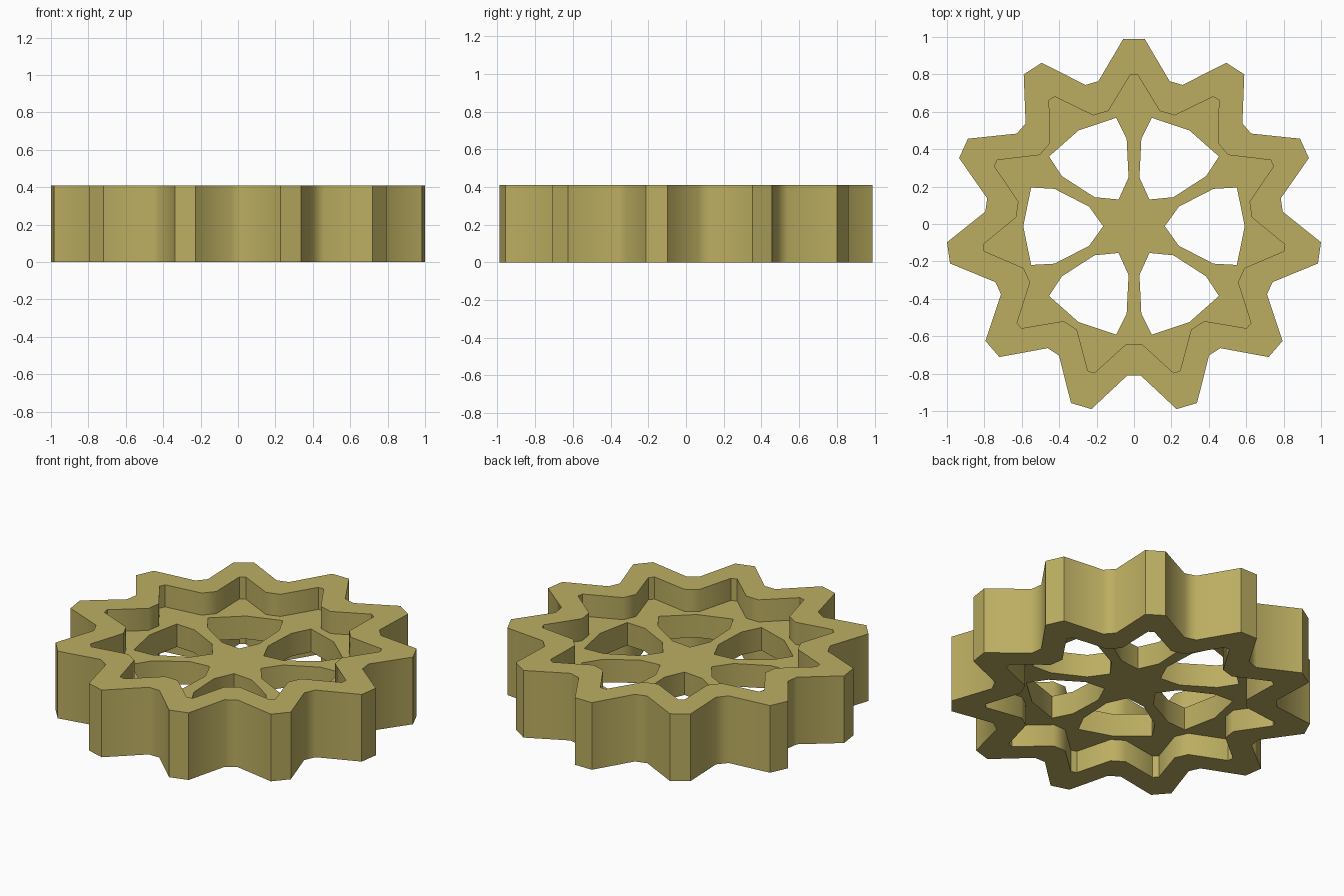
import bpy, bmesh, math
from mathutils import Vector, Matrix

if "Cube" in bpy.data.objects:
    bpy.data.objects.remove(bpy.data.objects["Cube"])

TEETH, SPOKES = 11, 6
HEIGHT, WEB_LOW, WEB_HIGH = 0.41, 0.135, 0.275
SHIFT_Y = -0.012          # centres the odd-toothed outline on y = 0


def turned(points, angle):
    rot = Matrix.Rotation(angle, 2)
    return [rot @ Vector(p) for p in points]


def star_outline(tip_r, tip_half, root_r, root_half):
    """Flat-tipped tooth outline, starting at the top tooth."""
    step, outline = 2 * math.pi / TEETH, []
    for i in range(TEETH):
        outline += turned([(tip_half, tip_r), (-tip_half, tip_r)], i * step)
        outline += turned([(root_half, root_r), (-root_half, root_r)], (i + 0.5) * step)
    return outline


# Profiles: toothed outside, matching recess, six openings between spokes
outer = star_outline(1.002, 0.057, 0.798, 0.036)
inner = star_outline(0.812, 0.018, 0.630, 0.042)
hole = [(0.165, 0), (0.24, 0.105), (0.425, 0.2), (0.55, 0.207),
        (0.592, 0), (0.55, -0.207), (0.425, -0.2), (0.24, -0.105)]
holes = [turned(hole, i * 2 * math.pi / SPOKES) for i in range(SPOKES)]

bm = bmesh.new()


def ring(points, z):
    return [bm.verts.new((p.x, p.y + SHIFT_Y, z)) for p in points]


def bridge(a, b):
    n = len(a)
    for i in range(n):
        j = (i + 1) % n
        bm.faces.new((a[i], a[j], b[j], b[i]))


def ring_edges(vs):
    pairs = zip(vs, vs[1:] + vs[:1])
    return [bm.edges.get(p) or bm.edges.new(p) for p in pairs]


# Rim: outer wall, top and bottom bands, recess walls
out_low, out_high = ring(outer, 0), ring(outer, HEIGHT)
in_low, in_high = ring(inner, 0), ring(inner, HEIGHT)
web_low, web_high = ring(inner, WEB_LOW), ring(inner, WEB_HIGH)
for a, b in ((out_low, out_high), (out_high, in_high), (in_high, web_high),
             (web_low, in_low), (in_low, out_low)):
    bridge(a, b)

# Spoked web: opening walls, then both faces filled around the openings
low_edges, high_edges = ring_edges(web_low), ring_edges(web_high)
for h in holes:
    lo, hi = ring(h, WEB_LOW), ring(h, WEB_HIGH)
    bridge(lo, hi)
    low_edges += ring_edges(lo)
    high_edges += ring_edges(hi)
bmesh.ops.triangle_fill(bm, edges=low_edges, use_beauty=True, normal=(0, 0, -1))
bmesh.ops.triangle_fill(bm, edges=high_edges, use_beauty=True, normal=(0, 0, 1))
bmesh.ops.recalc_face_normals(bm, faces=bm.faces[:])

mesh = bpy.data.meshes.new("gear_wheel")
bm.to_mesh(mesh)
bm.free()
gear = bpy.data.objects.new("gear_wheel", mesh)
bpy.context.collection.objects.link(gear)

brass = bpy.data.materials.new("dull_brass")
brass.diffuse_color = (0.50, 0.42, 0.12, 1)
brass.use_nodes = True
brass.node_tree.nodes["Principled BSDF"].inputs["Base Color"].default_value = brass.diffuse_color
mesh.materials.append(brass)

# Soft tooth roots, crisp tips and rims
bpy.context.view_layer.objects.active = gear
gear.select_set(True)
bpy.ops.object.shade_smooth_by_angle(angle=math.radians(50))
